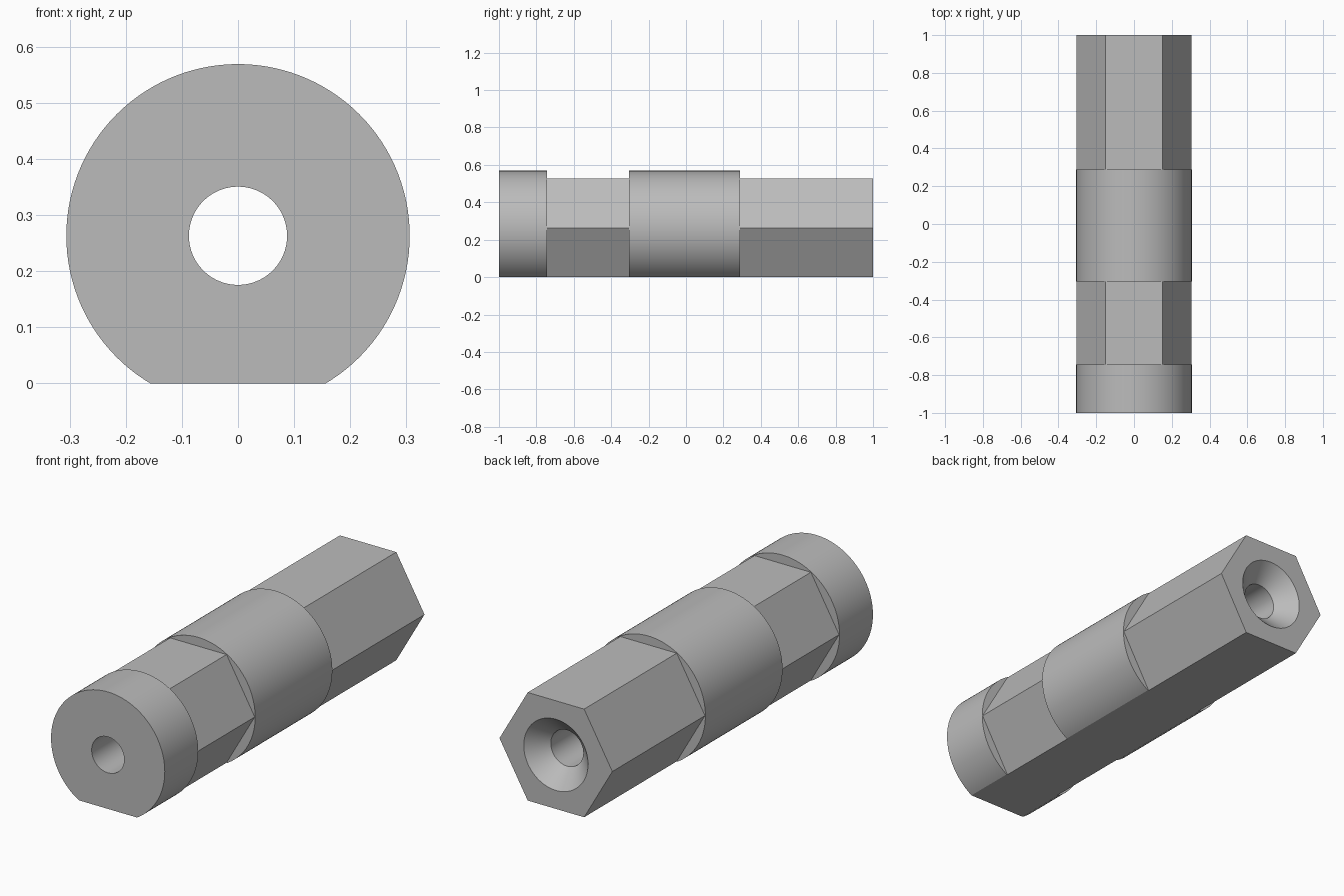
import bpy, bmesh
from math import sin, cos, pi, acos, radians

old = bpy.data.objects.get("Cube")
if old:
    bpy.data.objects.remove(old, do_unlink=True)

APOTHEM = 0.263          # hexagon centre to flat, also the axis height
COLLAR_R = 0.306
BORE_R = 0.0875
SINK_R = 0.173
SEGMENTS = 120

grey = bpy.data.materials.new("steel grey")
grey.use_nodes = True
colour = (0.5, 0.5, 0.5, 1)
grey.diffuse_color = colour
grey.node_tree.nodes["Principled BSDF"].inputs["Base Color"].default_value = colour

# Angles are measured from straight down; the collar flat adds its two corners
flat_corner = acos(APOTHEM / COLLAR_R)
angles = sorted([2 * pi * i / SEGMENTS for i in range(SEGMENTS)]
                + [flat_corner, 2 * pi - flat_corner])


def hexagon(a):
    return APOTHEM / cos((a + pi / 6) % (pi / 3) - pi / 6)


def collar(a):
    drop = cos(a)
    return min(COLLAR_R, APOTHEM / drop) if drop > 0 else COLLAR_R


def bore(a):
    return BORE_R


def countersink(a):
    return SINK_R


# Closed profile of cross-sections: along the outside, then back through the bore
front, neck, waist, shoulder, back = -1, -0.743, -0.305, 0.288, 1
sections = [
    (front, collar), (neck, collar),
    (neck, hexagon), (waist, hexagon),
    (waist, collar), (shoulder, collar),
    (shoulder, hexagon), (back, hexagon),
    (back, countersink), (back - (SINK_R - BORE_R), bore),
    (front, bore),
]

bm = bmesh.new()
rings = [[bm.verts.new((shape(a) * sin(a), y, APOTHEM - shape(a) * cos(a)))
          for a in angles] for y, shape in sections]
count = len(angles)
for k, ring in enumerate(rings):
    following = rings[(k + 1) % len(rings)]
    for i in range(count):
        j = (i + 1) % count
        bm.faces.new((ring[i], ring[j], following[j], following[i]))

# The collars and hexagons share the bottom flat, so weld them there
bmesh.ops.remove_doubles(bm, verts=bm.verts, dist=0.00005)
bmesh.ops.recalc_face_normals(bm, faces=bm.faces)

mesh = bpy.data.meshes.new("hex_coupling_body")
bm.to_mesh(mesh)
bm.free()
mesh.materials.append(grey)
body = bpy.data.objects.new("hex_coupling_body", mesh)
bpy.context.collection.objects.link(body)

# Smooth rounds with crisp hexagon and rim edges
bpy.ops.object.select_all(action='DESELECT')
body.select_set(True)
bpy.context.view_layer.objects.active = body
bpy.ops.object.shade_smooth_by_angle(angle=radians(25))
